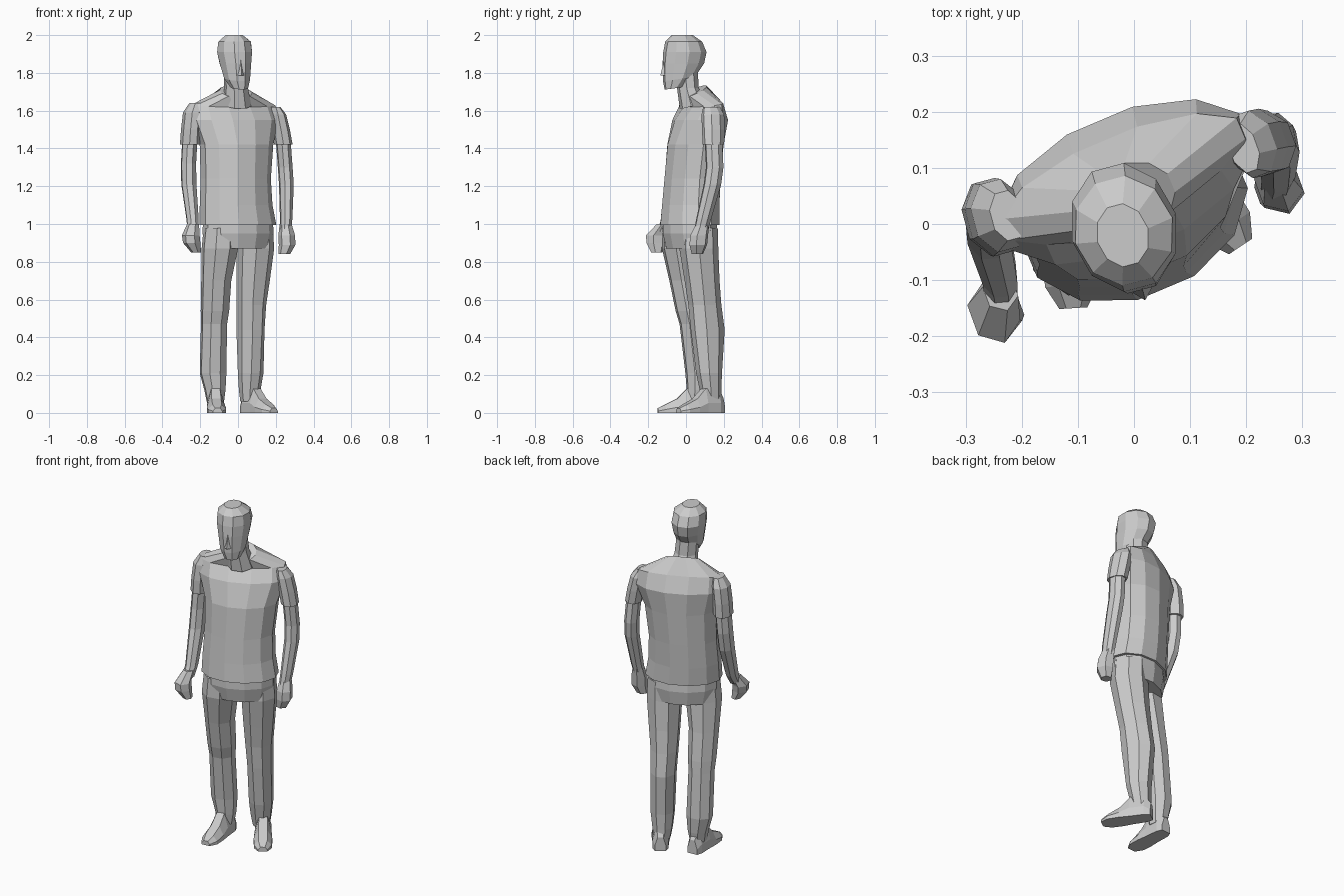
import bpy, bmesh
from math import sin, cos, pi, radians
from mathutils import Vector


def skin(name, rings):
    """Bridge equal-length rings of points and cap both ends, flat shaded."""
    bm = bmesh.new()
    loops = [[bm.verts.new(p) for p in ring] for ring in rings]
    n = len(loops[0])
    for lo, hi in zip(loops, loops[1:]):
        for i in range(n):
            j = (i + 1) % n
            bm.faces.new((lo[i], lo[j], hi[j], hi[i]))
    bm.faces.new(loops[0][::-1])
    bm.faces.new(loops[-1])
    bmesh.ops.recalc_face_normals(bm, faces=bm.faces)
    me = bpy.data.meshes.new(name)
    bm.to_mesh(me)
    bm.free()
    ob = bpy.data.objects.new(name, me)
    bpy.context.collection.objects.link(ob)
    return ob


def body(name, sections, sides=8, yaw=20, turn=0.5):
    """Loft oval sections (x, y, z, half width, half depth, tilt towards back)."""
    c, s = cos(radians(yaw)), sin(radians(yaw))
    rings = []
    for x, y, z, a, b, *tilt in sections:
        t = tilt[0] if tilt else 0
        ring = []
        for i in range(sides):
            ang = 2 * pi * (i + turn) / sides
            k = 1.04
            u, v = k * a * cos(ang), k * b * sin(ang)
            ring.append((x + u * c - v * s, y + u * s + v * c, z + t * v))
        rings.append(ring)
    return skin(name, rings)


def shoe(name, heel, toe):
    """Flat-soled shoe running from heel to toe."""
    h, t = Vector(heel), Vector(toe)
    side = Vector((-(t - h).y, (t - h).x, 0)).normalized()
    rings = []
    for f, w, top in [(0, .03, .08), (.12, .042, .13), (.42, .045, .13),
                      (.62, .05, .075), (.85, .048, .045), (1, .025, .025)]:
        p = h.lerp(t, f)
        shape = [(-1, 0), (1, 0), (1, .4), (.5, 1), (-.5, 1), (-1, .4)]
        rings.append([p + side * (u * w) + Vector((0, 0, v * top)) for u, v in shape])
    return skin(name, rings)


# shirt, with the chest turned to the figure's left
body("shirt", [
    (0, .02, .995, .203, .145), (-.01, .025, 1.10, .192, .142),
    (-.012, .035, 1.24, .185, .14), (-.008, .05, 1.42, .195, .137),
    (-.015, .075, 1.55, .235, .118), (-.022, .08, 1.63, .23, .075, .15),
    (-.012, .04, 1.70, .085, .065, .5)], sides=12, yaw=23)

# neck and head
body("neck", [
    (-.005, .035, 1.63, .075, .065, .3), (-.01, .01, 1.72, .062, .055),
    (-.015, 0, 1.82, .06, .06)], yaw=15)
body("head", [
    (.008, -.062, 1.72, .045, .05, .15), (-.005, -.036, 1.77, .068, .084, .15),
    (-.014, -.014, 1.85, .082, .108), (-.018, -.006, 1.91, .092, .112),
    (-.018, -.012, 1.965, .086, .095), (-.02, -.02, 2.0, .045, .055)],
    sides=10, yaw=15, turn=0)
body("nose", [
    (.015, -.118, 1.785, .017, .018), (.014, -.112, 1.81, .013, .018),
    (.012, -.105, 1.87, .006, .01)], sides=4, yaw=15, turn=0)

# trousers: seat and two legs
body("trouser_seat", [
    (0, .02, 1.03, .185, .13), (0, .022, .95, .188, .135),
    (0, .025, .87, .17, .12)], sides=12, yaw=23)
body("right_leg", [
    (-.09, -.028, .98, .09, .095), (-.096, -.03, .87, .095, .096),
    (-.115, -.005, .70, .078, .082), (-.122, .022, .54, .074, .076),
    (-.127, .035, .47, .068, .068), (-.132, .06, .21, .07, .062),
    (-.122, .06, .12, .055, .055), (-.12, .055, .06, .045, .05)], yaw=10)
body("left_leg", [
    (.09, .07, .98, .09, .095), (.092, .068, .87, .095, .1),
    (.08, .085, .70, .084, .09), (.07, .1, .57, .074, .086),
    (.066, .115, .44, .068, .09), (.067, .122, .21, .065, .066),
    (.062, .13, .12, .055, .055), (.06, .135, .06, .045, .05)], yaw=25)

# shoes
shoe("right_shoe", (-.125, .12, .0), (-.108, -.15, .0))
shoe("left_shoe", (.035, .19, .0), (.19, -.04, .0))

# sleeves
body("right_sleeve", [
    (-.225, .015, 1.64, .03, .045), (-.24, .015, 1.59, .048, .065),
    (-.25, .012, 1.50, .048, .07), (-.254, .012, 1.42, .05, .068)], yaw=15)
body("left_sleeve", [
    (.195, .135, 1.62, .025, .045), (.208, .142, 1.58, .043, .06),
    (.225, .145, 1.50, .046, .06), (.24, .145, 1.42, .046, .056)], yaw=20)

# bare forearms
body("right_arm", [
    (-.254, .015, 1.46, .04, .054), (-.262, .008, 1.32, .04, .054),
    (-.26, -.012, 1.21, .04, .052), (-.24, -.09, 1.02, .032, .042),
    (-.238, -.125, .96, .03, .035)], yaw=5)
body("left_arm", [
    (.238, .145, 1.46, .038, .046), (.25, .152, 1.30, .038, .046),
    (.256, .14, 1.21, .038, .046), (.255, .095, 1.03, .032, .04),
    (.252, .08, .97, .03, .036)], yaw=10)

# loosely closed hands
body("right_hand", [
    (-.238, -.12, 1.0, .03, .035), (-.25, -.158, .94, .044, .055),
    (-.245, -.162, .90, .044, .048), (-.222, -.155, .85, .025, .03)], sides=6)
body("left_hand", [
    (.252, .088, 1.0, .03, .036), (.258, .07, .94, .042, .048),
    (.26, .065, .89, .042, .048), (.245, .06, .84, .03, .03)], sides=6)
